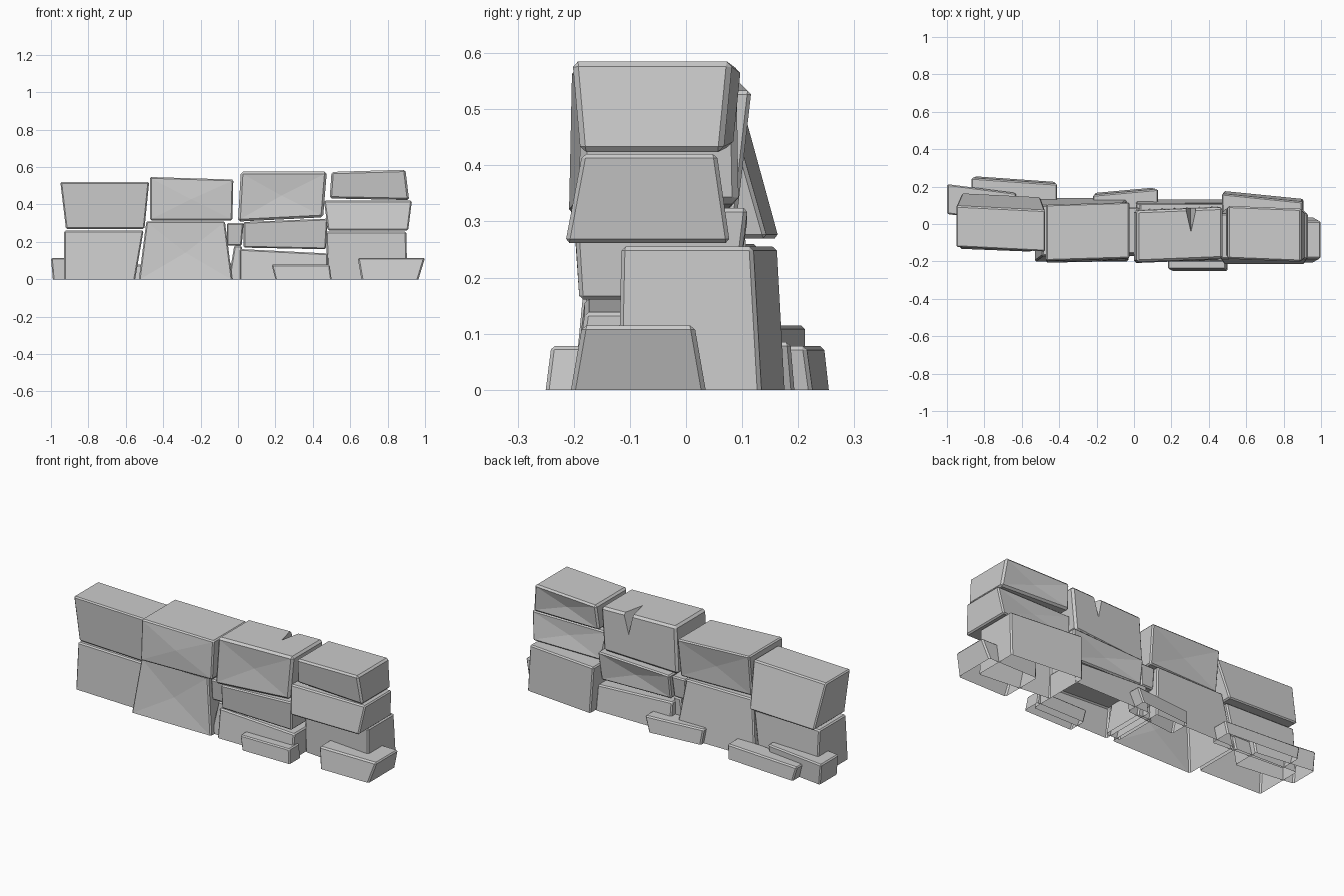
import bpy, bmesh
from mathutils import Vector

if "Cube" in bpy.data.objects:
    bpy.data.objects.remove(bpy.data.objects["Cube"])


def block(name, bottom, top, z, yaw=0, roll=(0, 0), bevel=0.007, dents=()):
    """Rough stone: bottom/top are (x0, x1, y0, y1); yaw skews y along x,
    roll tilts bottom/top along x; dents push whole faces in or out.
    Stones standing on the ground are open underneath."""
    bm = bmesh.new()
    bmesh.ops.create_cube(bm, size=1)
    xc = (bottom[0] + bottom[1]) / 2
    for v in bm.verts:
        up = v.co.z > 0
        r = top if up else bottom
        x = r[1] if v.co.x > 0 else r[0]
        y = r[3] if v.co.y > 0 else r[2]
        v.co = (x, y + yaw * (x - xc), z[up] + roll[up] * (x - xc))
    grounded = z[0] == 0
    edges = [e for e in bm.edges if not (grounded and all(v.co.z < 1e-4 for v in e.verts))]
    bmesh.ops.bevel(bm, geom=edges, offset=bevel, segments=1, affect='EDGES', profile=0.5)
    bm.normal_update()
    if grounded:
        under = [f for f in bm.faces if all(v.co.z < 1e-4 for v in f.verts)]
        bmesh.ops.delete(bm, geom=under, context='FACES')
    for direction, depth in dents:
        d = Vector(direction)
        face = max(bm.faces, key=lambda f: f.normal.dot(d) * f.calc_area())
        bmesh.ops.poke(bm, faces=[face], offset=depth)
    bm.normal_update()
    me = bpy.data.meshes.new(name)
    bm.to_mesh(me)
    bm.free()
    ob = bpy.data.objects.new(name, me)
    bpy.context.collection.objects.link(ob)
    return ob


def crack(ob, *points):
    """Cut a sharp V notch with a tetrahedral cutter."""
    bm = bmesh.new()
    bmesh.ops.convex_hull(bm, input=[bm.verts.new(p) for p in points])
    bmesh.ops.recalc_face_normals(bm, faces=bm.faces[:])
    me = bpy.data.meshes.new("crack_cutter")
    bm.to_mesh(me)
    bm.free()
    cutter = bpy.data.objects.new("crack_cutter", me)
    bpy.context.collection.objects.link(cutter)
    cutter.hide_render = True
    cutter.display_type = 'WIRE'
    m = ob.modifiers.new("crack", 'BOOLEAN')
    m.operation, m.object, m.solver = 'DIFFERENCE', cutter, 'EXACT'


FRONT, BACK = (0, -1, 0), (0, 1, 0)

# left column
block("left_lower_stone", (-.93, -.55, -.14, .14), (-.93, -.505, -.12, .12), (0, .26), yaw=-.04)
block("left_upper_stone", (-.92, -.50, -.125, .155), (-.95, -.475, -.135, .085), (.27, .52), yaw=-.05)

# centre left column
block("centre_left_lower_stone", (-.53, -.03, -.20, .14), (-.49, -.07, -.17, .10), (0, .31),
      dents=[(FRONT, -.012)])
block("centre_left_upper_stone", (-.47, -.03, -.20, .085), (-.47, -.025, -.19, .11), (.315, .54),
      yaw=.03, roll=(0, -.03), dents=[(FRONT, .008), (BACK, -.01)])

# centre right column
block("centre_right_lower_stone", (.01, .48, -.20, .13), (.01, .48, -.18, .11), (0, .15), roll=(0, -.05))
block("centre_right_middle_stone", (.03, .47, -.19, .09), (.03, .48, -.20, .11), (.165, .315),
      roll=(-.02, .04), dents=[(BACK, -.015)])
cr = block("centre_right_upper_stone", (.0, .455, -.20, .085), (.015, .475, -.195, .08), (.32, .575),
           yaw=.04, roll=(.05, 0), bevel=.012, dents=[(FRONT, -.012)])
crack(cr, (.26, .13, .60), (.35, .13, .60), (.30, .13, .42), (.305, -.06, .59))

# right column
block("right_lower_stone", (.48, .905, -.10, .155), (.47, .90, -.095, .14), (0, .255), yaw=-.10)
block("right_middle_stone", (.48, .91, -.215, .078), (.46, .93, -.185, .055), (.262, .42), dents=[(BACK, -.01)])
block("right_upper_stone", (.49, .915, -.18, .075), (.50, .895, -.195, .09), (.428, .58),
      yaw=-.04, roll=(-.02, .03), bevel=.01, dents=[(BACK, -.015)])

# wedges filling the gap between the centre columns
block("gap_wedge_upper", (-.06, .02, -.15, .08), (-.06, .03, -.16, .09), (.18, .30))
block("gap_wedge_lower", (-.05, .04, -.17, .08), (-.02, .02, -.15, .08), (0, .18))

# low footing stones
block("front_footing_stone", (.20, .50, -.25, -.15), (.18, .49, -.24, -.15), (0, .078), bevel=.006)
block("right_footing_stone", (.66, .965, -.205, .035), (.64, 1.0, -.185, .015), (0, .115), bevel=.008)
block("left_footing_stone", (-.99, -.65, .03, .19), (-1.0, -.63, .03, .19), (0, .115), yaw=-.13)
block("left_back_footing_stone", (-.85, -.42, .12, .24), (-.87, -.41, .13, .23), (0, .078), yaw=-.07)
block("centre_back_footing_stone", (-.21, .10, .06, .18), (-.22, .13, .07, .17), (0, .085), yaw=.09)
